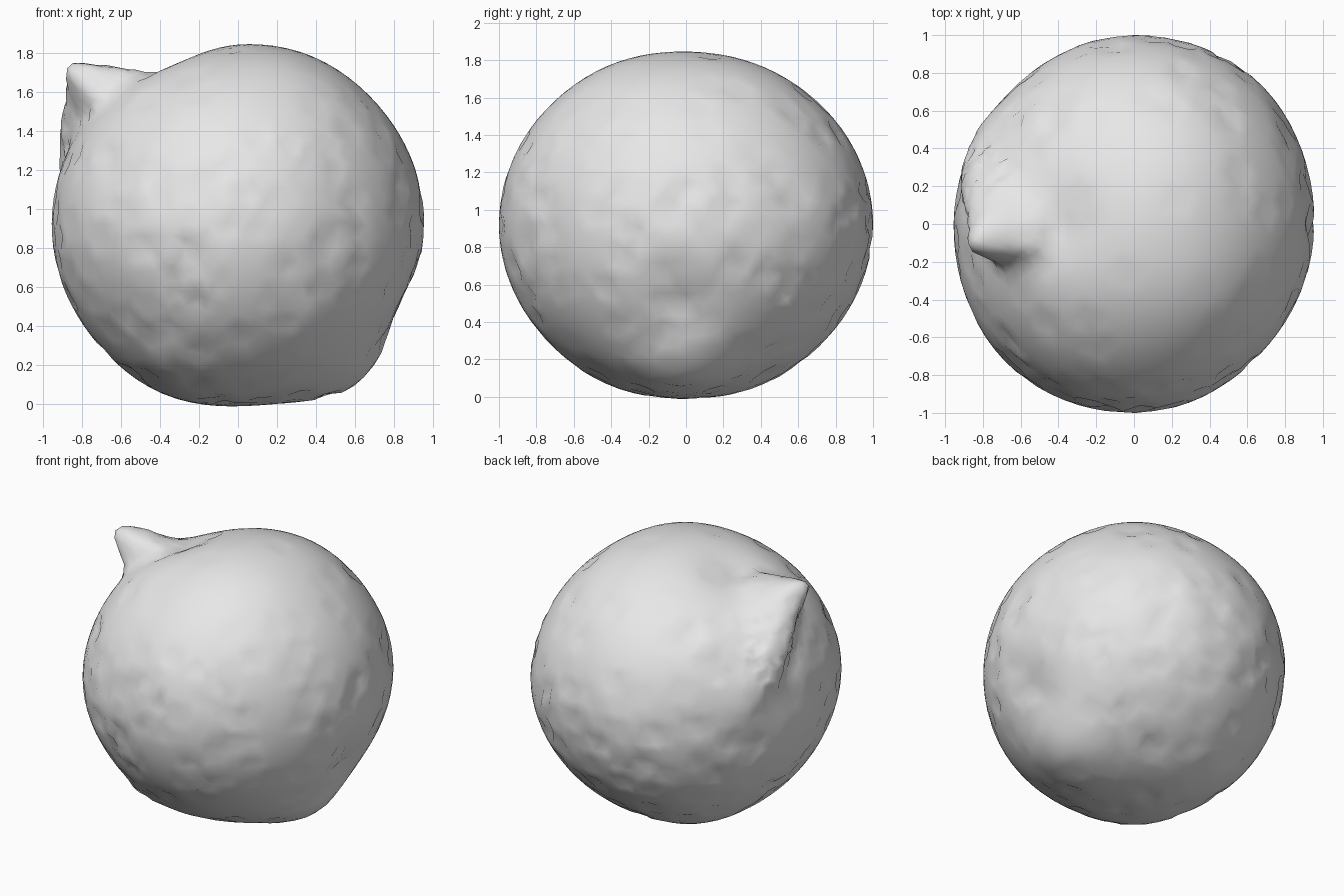
import bpy, bmesh, math, random
from mathutils import Vector, noise

random.seed(4)
cube = bpy.data.objects.get("Cube")
if cube:
    bpy.data.objects.remove(cube)

CENTRE = Vector((0, 0, 0.922))
RADII = Vector((0.955, 1.0, 0.922))


def to_unit(p):
    """World point to the space where the body is a unit ball."""
    q = Vector(p) - CENTRE
    return Vector(a / b for a, b in zip(q, RADII))


def to_world(u):
    return CENTRE + u * RADII


# Crest of the torn flap: from the crown, out to the tip, then down and back
CREST = [to_unit(p) for p in (
    (-0.42, -0.06, 1.73), (-0.62, -0.08, 1.74), (-0.87, -0.09, 1.75),
    (-0.86, 0.04, 1.62), (-0.89, 0.18, 1.45), (-0.90, 0.32, 1.27),
    (-0.84, 0.48, 1.12))]

# Swellings and hollows at places: height, width
BLOBS = [(to_unit(p).normalized(), h, w) for p, h, w in (
    ((-0.36, 0.0, 1.72), -0.05, 0.25),
    ((0.60, -0.02, 0.08), 0.09, 0.29),
    ((0.85, 0.0, 0.52), -0.04, 0.18),
    ((-0.37, -0.62, 0.15), 0.025, 0.10))]

# Broad lopsidedness of the body, by direction: height, width
BLOBS += [(Vector(d).normalized(), h, w) for d, h, w in (
    ((1, 1, 0), 0.02, 0.45), ((-1, -1, 0), 0.02, 0.45),
    ((1, -1, 0), -0.018, 0.45), ((-1, 1, 0), -0.018, 0.45),
    ((0.35, -0.35, 0.87), 0.025, 0.35), ((0.35, 0.35, 0.87), 0.02, 0.35),
    ((-0.35, 0.35, 0.87), -0.02, 0.35), ((0.35, -0.35, -0.87), 0.015, 0.35),
    ((-0.35, 0.35, -0.87), 0.035, 0.35), ((-0.35, -0.35, -0.87), 0.035, 0.35))]


def crest_height(d):
    """Ridge height: a steep wall in front, a longer slope behind."""
    best = (9.0, 0.0, d)
    for a, b in zip(CREST, CREST[1:]):
        da, db = a.normalized(), b.normalized()
        ab = db - da
        t = max(0.0, min(1.0, (d - da).dot(ab) / ab.length_squared))
        near = da + ab * t
        dist = (d - near).length
        if dist < best[0]:
            best = (dist, a.length * (1 - t) + b.length * t - 1, near)
    dist, height, near = best
    width = 0.085 if d.y < near.y else 0.16
    return height * math.exp(-(max(0.0, dist - 0.02) / width) ** 2)


def roughness(d):
    """Chipped patches around the middle and lower body, a cleaner crown."""
    patch = 0.65 + 0.9 * noise.noise(d * 2.6)
    band = 0.15 if d.z > 0.72 else 0.7 if d.z > 0.3 else 1.0
    return max(0.0, min(1.0, patch)) * band


# Body: a ball, finer around the flap, pushed in and out
bm = bmesh.new()
bmesh.ops.create_icosphere(bm, subdivisions=5, radius=1)
fine = [e for e in bm.edges
        if crest_height(((e.verts[0].co + e.verts[1].co) / 2).normalized()) > 0.02]
bmesh.ops.subdivide_edges(bm, edges=fine, cuts=1, use_grid_fill=True)
bmesh.ops.triangulate(bm, faces=bm.faces[:])
for v in bm.verts:
    d = v.co.normalized()
    rough = roughness(d)
    ridge = crest_height(d)
    r = 1 + ridge
    r += sum(h * math.exp(-((d - c).length / w) ** 2) for c, h, w in BLOBS)
    if ridge > 0.06:
        r += random.uniform(-0.008, 0.006)
    elif random.random() < 0.3 * rough:
        r -= random.uniform(0.006, 0.026)
    slide = Vector(random.uniform(-1, 1) for _ in range(3)) * 0.018 * rough
    slide -= d * slide.dot(d)
    v.co = to_world((d + slide).normalized() * r)
bmesh.ops.recalc_face_normals(bm, faces=bm.faces[:])
for f in bm.faces:
    f.smooth = True

mesh = bpy.data.meshes.new("lumpy_ball")
bm.to_mesh(mesh)
bm.free()
ball = bpy.data.objects.new("lumpy_ball", mesh)
bpy.context.collection.objects.link(ball)

# Plain pale grey
grey = bpy.data.materials.new("pale_grey")
grey.use_nodes = True
colour = (0.8, 0.8, 0.8, 1)
grey.diffuse_color = colour
grey.node_tree.nodes["Principled BSDF"].inputs["Base Color"].default_value = colour
mesh.materials.append(grey)
